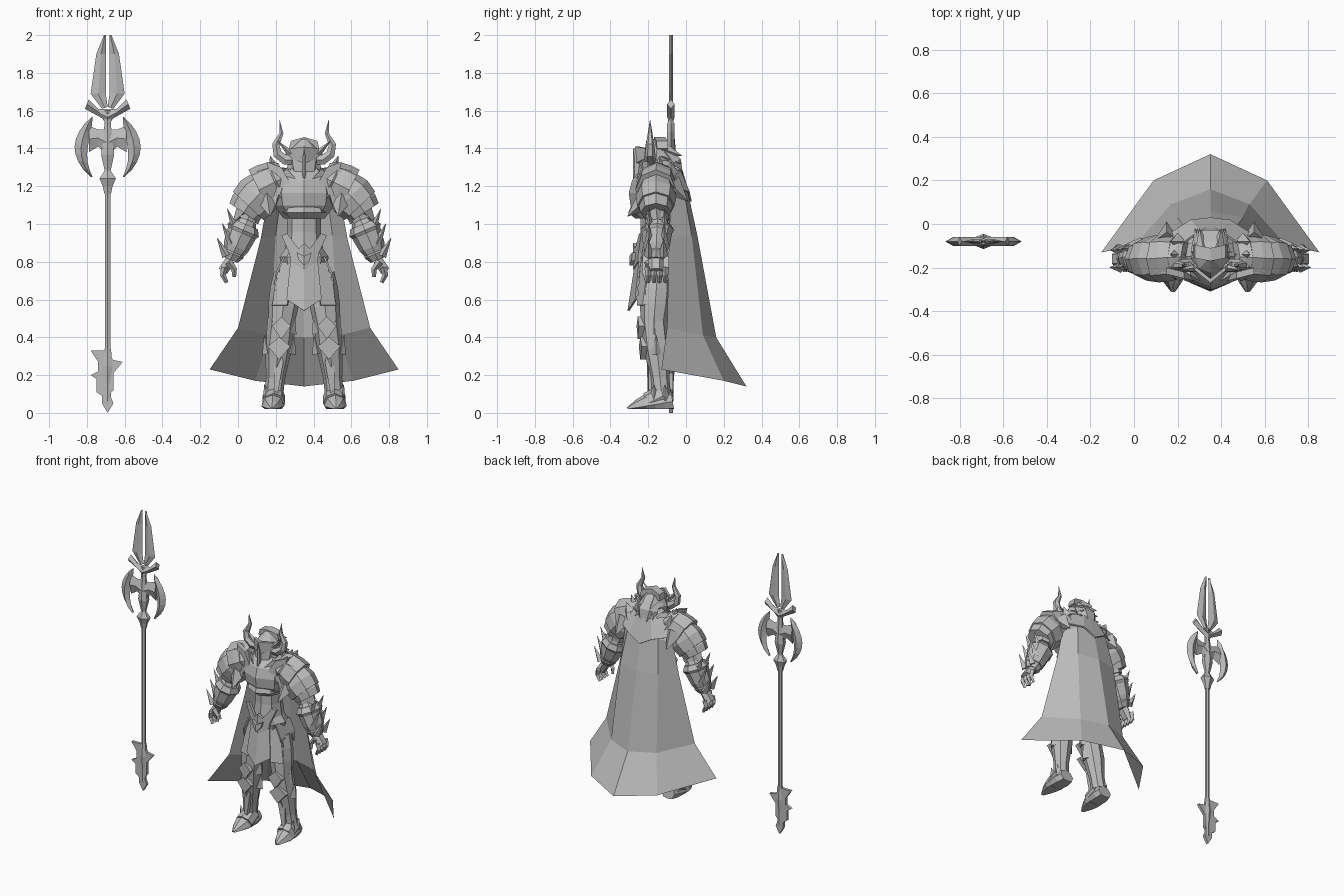
import bpy
import bmesh
from math import cos, sin, pi
from mathutils import Vector

if "Cube" in bpy.data.objects:
    bpy.data.objects.remove(bpy.data.objects["Cube"])

GREY = (.5, .5, .5, 1)
steel = bpy.data.materials.new("plain_grey")
steel.use_nodes = True
steel.diffuse_color = GREY
steel.node_tree.nodes["Principled BSDF"].inputs["Base Color"].default_value = GREY

# Places the two halves of the model are built around
KNIGHT = Vector((.35, 0, 0))
SPEAR = Vector((-.69, -.08, 0))
DEPTH = -.15
ALONG_X = Vector((1, 0, 0))
ALONG_Y = Vector((0, 1, 0))
SOLE = .02

# Joints of the left side, measured from the middle of the figure
HIP, KNEE = Vector((.09, DEPTH, .74)), Vector((.12, -.17, .48))
CALF, ANKLE = Vector((.14, DEPTH, .3)), Vector((.16, -.13, .1))
COLLAR, SHOULDER = Vector((.1, DEPTH, 1.25)), Vector((.24, -.16, 1.18))
BICEP, ELBOW = Vector((.32, -.16, 1.06)), Vector((.3, DEPTH, 1.02))
WRIST, KNUCKLE = Vector((.39, -.16, .81)), Vector((.43, -.16, .75))


def build(name, verts, faces, origin, mirror):
    """Make a flat shaded mesh, optionally mirrored about its own origin."""
    mesh = bpy.data.meshes.new(name)
    mesh.from_pydata([tuple(v) for v in verts], [], faces)
    bm = bmesh.new()
    bm.from_mesh(mesh)
    bmesh.ops.remove_doubles(bm, verts=bm.verts, dist=.0005)
    bmesh.ops.recalc_face_normals(bm, faces=bm.faces)
    bm.to_mesh(mesh)
    bm.free()
    mesh.materials.append(steel)
    obj = bpy.data.objects.new(name, mesh)
    obj.location = origin
    bpy.context.collection.objects.link(obj)
    if mirror:
        obj.modifiers.new("mirror", 'MIRROR').use_axis[0] = True
    return obj


def loft(name, rings, origin=KNIGHT, mirror=True):
    """Skin equal-length rings of points and close both ends."""
    n, last = len(rings[0]), len(rings) - 1
    verts = [p for ring in rings for p in ring]
    faces = [(r * n + i, r * n + (i + 1) % n, (r + 1) * n + (i + 1) % n, (r + 1) * n + i)
             for r in range(last) for i in range(n)]
    faces += [tuple(range(n)), tuple(range(last * n, last * n + n))]
    return build(name, verts, faces, origin, mirror)


def sample(values, t):
    """Value a fraction t of the way through an evenly spaced list."""
    t *= len(values) - 1
    i = min(int(t), len(values) - 2)
    return values[i] + (values[i + 1] - values[i]) * (t - i)


def tube(name, points, radii, deep=1, sides=8, axis=ALONG_Y, y=DEPTH, origin=KNIGHT, mirror=True):
    """Sweep an ellipse along a path, spreading the radii evenly; points may be x, z only."""
    path = [Vector((p[0], y, p[1])) if len(p) == 2 else Vector(p) for p in points]
    last = max(len(path), len(radii)) - 1
    centres = [sample(path, i / last) for i in range(last + 1)]
    rings = []
    for i, centre in enumerate(centres):
        tangent = centres[min(i + 1, last)] - centres[max(i - 1, 0)]
        across = tangent.cross(axis).normalized()
        radius = sample(radii, i / last)
        ring = []
        for k in range(sides):
            a = 2 * pi * k / sides
            v = centre + (axis * cos(a) * deep + across * sin(a)) * radius
            v.z = max(v.z, SOLE)
            ring.append(v)
        rings.append(ring)
    return loft(name, rings, origin, mirror)


def spike(name, base, tip, radius, axis=ALONG_Y):
    return tube(name, [base, tip], (radius, .001), sides=4, axis=axis)


def blade(name, rows, thick):
    """Diamond section spear blade: each row is one edge x, z then the other edge x, z."""
    rings = []
    for a, b, c, d in rows:
        t = min(thick, abs(a - c) + abs(b - d))
        middle = Vector(((a + c) / 2, 0, (b + d) / 2))
        rings.append([(a, 0, b), middle - ALONG_Y * t, (c, 0, d), middle + ALONG_Y * t])
    return loft(name, rings, SPEAR)


def plate(name, outline, y, slope=0, thick=.02, origin=KNIGHT, mirror=True):
    """Extruded outline in x, z that sweeps back away from the middle."""
    return loft(name, [[(x, y + slope * x + t, z) for x, z in outline]
                       for t in (0, thick)], origin, mirror)


def sheet(name, rows, thick=0):
    """Grid of points, skinned as an open surface."""
    n = len(rows[0])
    faces = [(r * n + i, r * n + i + 1, r * n + n + i + 1, r * n + n + i)
             for r in range(len(rows) - 1) for i in range(n - 1)]
    obj = build(name, [p for row in rows for p in row], faces, KNIGHT, True)
    if thick:
        obj.modifiers.new("thickness", 'SOLIDIFY').thickness = thick


# Torso, belt and neck
tube("abdomen", [(0, .7), (0, 1.04)], (.1, .11, .1, .09, .09), mirror=False)
tube("breastplate", [(0, 1.03), (0, 1.3)], (.11, .16, .17, .15, .09), deep=.9, mirror=False)
tube("chest_lip", [(0, 1.03), (0, 1.09)], (.1, .13, .12), deep=1.2, mirror=False)
tube("neck", [(0, 1.2), (0, 1.34)], (.07, .06), mirror=False)
tube("belt", [(0, .78), (0, .87)], (.12, .13, .1), deep=.9, mirror=False)
plate("gorget", [(0, 1.13), (.07, 1.17), (.13, 1.27), (.09, 1.29), (0, 1.19)], y=-.29, slope=.6)
plate("buckle", [(0, .76), (.07, .8), (.08, .85), (.12, .94), (.09, .95), (.03, .87), (0, .9)],
      y=-.28, slope=.35)
plate("buckle_boss", [(0, .78), (.03, .81), (.04, .85), (0, .83)], y=-.3, slope=.4)

# Skirt cloth and pointed side tassets
sheet("front_skirt", [[(0, -.26, .8), (.07, -.24, .8)], [(0, -.3, .54), (.09, -.26, .6)]], thick=.01)
sheet("side_skirt", [[(.06, -.24, .8), (.12, -.2, .8), (.12, -.1, .8)],
                     [(.09, -.26, .57), (.17, -.23, .57), (.16, -.1, .62)]], thick=.01)
for i in range(4):
    y = -.23 + i * .04
    sheet("tasset", [[(.11, y, .83), (.11, y + .04, .83)], [(.15, y, .74), (.15, y + .04, .74)],
                     [(.16, y + .02, .68), (.16, y + .02, .68)]], thick=.01)

# Legs
tube("thigh", [HIP, KNEE], (.07, .08, .08, .07))
tube("greave", [KNEE, CALF, ANKLE], (.07, .07, .07, .06, .05, .05))
for joint, wide in ((KNEE, .05), (KNEE.lerp(CALF, .6), .06)):
    x, y, z = joint
    plate("knee_plate", [(x, z + .03), (x + wide, z - .02), (x, z - .09), (x - wide, z - .02)],
          y=y - .1, slope=.12, thick=.03)
    for side in (-1, 1):
        base = joint + Vector((side * wide, 0, -.06))
        spike("knee_point", base, base + Vector((side * .02, 0, .1)), .03)
plate("shin_ridge", [(.13, .33), (.16, .27), (.16, .12), (.14, .1), (.11, .27)],
      y=-.23, slope=.2, thick=.05)
for y in (-.17, -.11):
    spike("ankle_point", (.19, y, .07), (.21, y, .15), .03)
tube("boot", [(.16, -.07, .06), (.17, -.31, SOLE)], (.05, .06, .06, .06, .04, .01), axis=ALONG_X)
tube("boot_guard", [(.16, -.12, .09), (.16, -.2, .05)], (.06, .06), axis=ALONG_X)

# Pauldrons: three overlapping lames, a flared collar, fins and points
tube("pauldron_top", [COLLAR, SHOULDER], (.06, .11, .12, .12), deep=.9)
tube("pauldron_middle", [SHOULDER.lerp(COLLAR, .3), BICEP.lerp(SHOULDER, .3)], (.1, .12, .11), deep=.9)
tube("pauldron_lower", [SHOULDER, BICEP], (.08, .09, .1, .09), deep=.9)
tube("shoulder_collar", [COLLAR, COLLAR.lerp(SHOULDER, .5)], (.08, .1, .11, .09))
for y, rise in ((-.2, 1.33), (-.14, 1.36), (-.08, 1.33)):
    spike("collar_point", (.15, y, 1.27), (.18, y, rise), .04)
spike("pauldron_front_point", (.2, -.21, 1.13), (.18, -.31, 1.04), .06, ALONG_X)
spike("pauldron_back_point", (.2, -.08, 1.21), (.2, .01, 1.12), .06, ALONG_X)
spike("pauldron_tip", BICEP, (.38, DEPTH, 1), .05)
for shift in (0, .05):
    plate("pauldron_fin", [(.1 + shift, 1.1), (.07 + shift, 1.21), (.12 + shift, 1.3),
                           (.2 + shift, 1.33 - shift), (.16 + shift, 1.2)],
          y=-.28, slope=.25, thick=.03)

# Arms, gauntlets and hands
tube("upper_arm", [SHOULDER, ELBOW], (.07, .06))
tube("forearm", [ELBOW, WRIST], (.05, .08, .07, .04))
tube("elbow_cuff", [ELBOW.lerp(WRIST, .1), ELBOW.lerp(WRIST, .4)], (.07, .09, .07))
tube("wrist_cuff", [ELBOW.lerp(WRIST, .7), WRIST], (.05, .06, .04))
for t in (.3, .6, .9):
    for side in (-1, 1):
        base = ELBOW.lerp(WRIST, t) + Vector((.03, side * .04, 0))
        spike("forearm_spike", base, base + Vector((.05, 0, .14 - t * .05)), .025)
tube("palm", [WRIST, KNUCKLE], (.03, .03, .03), deep=1.4, sides=6)
for i in range(4):
    y = -.2 + i * .03
    tube("finger", [(.42, .77), (.43, .73), (.41, .69)], (.02, .01), sides=4, y=y)
tube("thumb", [(.4, .8), (.37, .76), (.37, .72)], (.02, .01), sides=4, y=-.2)

# Helmet and face guards
tube("helmet", [(0, -.21, 1.19), (0, -.16, 1.32), (0, DEPTH, 1.45)],
     (.02, .06, .08, .09, .07, .02), mirror=False)
plate("cheek_guard", [(.01, 1.18), (.05, 1.22), (.09, 1.3), (.08, 1.34), (.02, 1.27)], y=-.26, slope=.8)
plate("brow", [(0, 1.32), (.05, 1.34), (.1, 1.37), (.07, 1.4), (0, 1.41)], y=-.27, slope=.8)
plate("nose_guard", [(0, 1.22), (.01, 1.27), (.01, 1.35), (0, 1.4)], y=-.28, slope=.8)
plate("crest", [(0, 1.38), (.08, 1.4), (.07, 1.44), (0, 1.46)], y=-.17, slope=.2, thick=.06)

# Horns and plume
tube("horn", [(.06, 1.34), (.1, 1.34), (.14, 1.37), (.15, 1.42), (.12, 1.48), (.13, 1.55)],
     (.03, .03, .02, .001), sides=6, y=-.19)
spike("small_horn", (.07, -.2, 1.37), (.14, -.21, 1.44), .02)
tube("plume", [(0, -.16, 1.42), (0, -.08, 1.36), (0, -.04, 1.25)], (.03, .04, .05, .03),
     deep=1.6, sides=6, axis=ALONG_X, mirror=False)
for i in range(4):
    root = Vector((.03 + .01 * i, -.13, 1.4 - .04 * i))
    spike("plume_lock", root, root + Vector((.02, .11, -.04)), .04, ALONG_X)

# Cape and its yoke
sheet("cape", [[(.09, -.09, 1.28), (.05, -.05, 1.28), (0, -.04, 1.28)],
               [(.19, -.08, 1.14), (.12, -.01, 1.17), (0, .01, 1.17)],
               [(.23, -.09, .92), (.15, .03, .94), (0, .06, .94)],
               [(.35, -.1, .45), (.18, .09, .41), (0, .16, .4)],
               [(.5, -.13, .23), (.26, .2, .17), (0, .32, .14)]])
sheet("cape_yoke", [[(.12, -.08, 1.3), (.05, -.03, 1.29), (0, -.02, 1.29)],
                    [(.2, -.05, 1.19), (.09, .02, 1.17), (0, .03, 1.12)]], thick=.01)

# Spear shaft, collar and core
for part, low, high, radii in (("spear_shaft", .1, 1.25, (.016, .016)),
                               ("spear_collar", 1.16, 1.32, (.02, .03, .05, .02, .02)),
                               ("spear_core", 1.29, 1.6, (.02, .04, .03, .02, .02)),
                               ("butt_core", .06, .34, (.02, .02, .03, .02))):
    tube(part, [(0, low), (0, high)], radii, deep=.7, sides=6, y=0, origin=SPEAR, mirror=False)

# Spear blades
blade("prong", [(.01, 2, .02, 2), (.01, 1.9, .06, 1.9), (.01, 1.69, .09, 1.69),
                (0, 1.62, .03, 1.61)], thick=.01)
blade("wing", [(0, 1.61, 0, 1.52), (.05, 1.61, .03, 1.56), (.1, 1.66, .12, 1.61)], thick=.02)
blade("axe_arm", [(0, 1.5, 0, 1.36), (.05, 1.5, .05, 1.41), (.1, 1.52, .1, 1.38)], thick=.02)
crescent = []
for i in range(9):
    t = i / 8
    z, swell = 1.57 - .32 * t, sin(pi * t)
    crescent.append((.08 + .05 * t * swell, z, .08 + .01 * t + .09 * swell ** .8, z))
blade("axe_crescent", crescent, thick=.02)

# Ragged spear butt
plate("spear_butt", [(-.09, .33), (-.01, .33), (.03, .28), (.08, .27), (.03, .21), (.03, .12),
                     (.01, .1), (.03, .05), (0, 0), (-.03, .05), (-.03, .09), (-.06, .11),
                     (-.06, .18), (-.09, .2), (-.05, .22), (-.05, .27)],
      y=-.01, origin=SPEAR, mirror=False)
